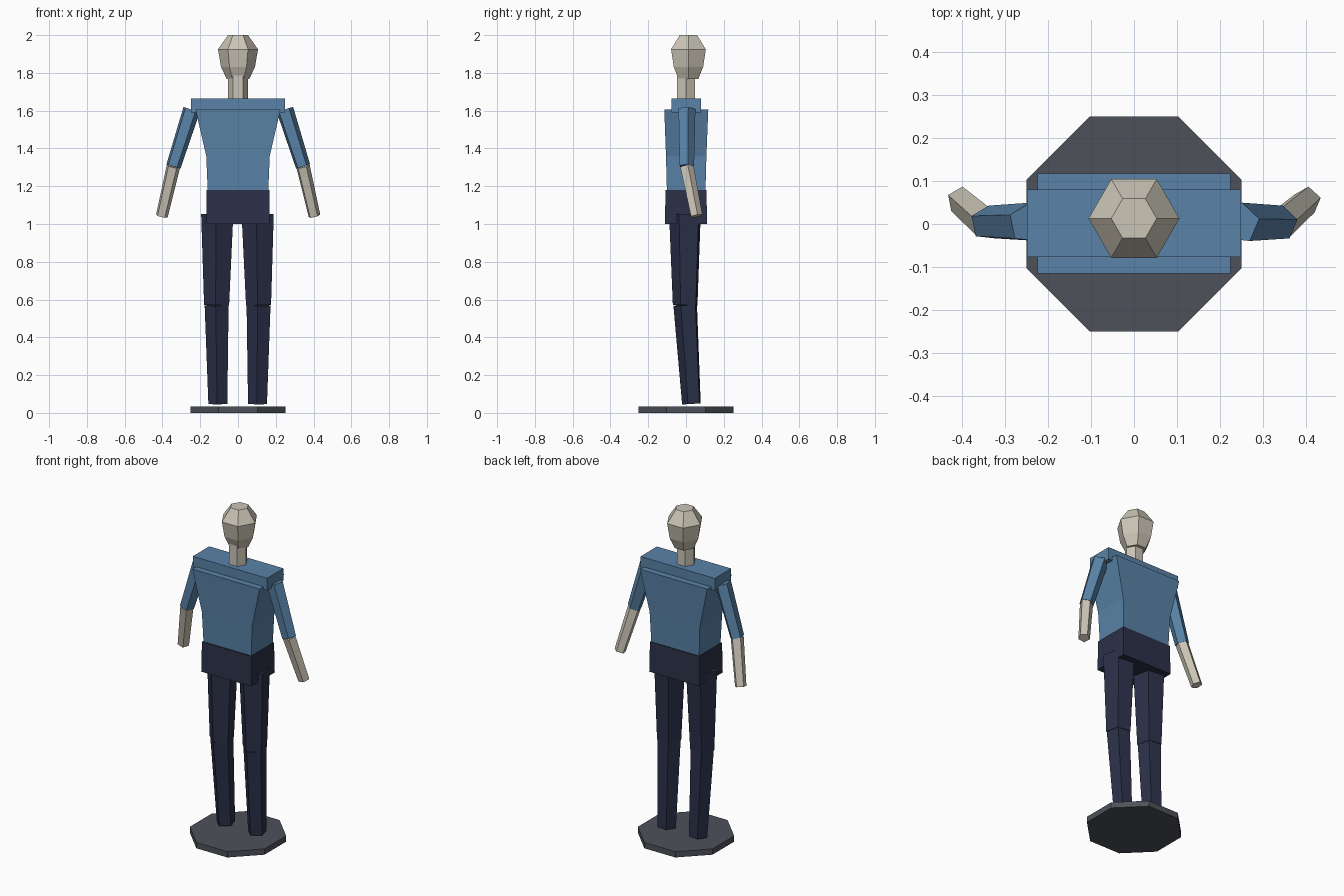
import bpy
import bmesh
from math import cos, sin, radians
from mathutils import Vector, Quaternion

cube = bpy.data.objects.get("Cube")
if cube:
    bpy.data.objects.remove(cube, do_unlink=True)


def material(name, rgb):
    m = bpy.data.materials.new(name)
    m.use_nodes = True
    color = (*rgb, 1)
    m.diffuse_color = color
    m.node_tree.nodes["Principled BSDF"].inputs["Base Color"].default_value = color
    return m


shirt = material("blue shirt", (0.10, 0.225, 0.39))
skin = material("pale skin", (0.60, 0.56, 0.47))
trousers = material("navy trousers", (0.024, 0.030, 0.066))
stone = material("dark grey stand", (0.075, 0.083, 0.10))


def loft(name, rings, mat):
    """Join rings of points into one closed, flat-shaded solid."""
    bm = bmesh.new()
    loops = [[bm.verts.new(p) for p in ring] for ring in rings]
    n = len(loops[0])
    for a, b in zip(loops, loops[1:]):
        for i in range(n):
            j = (i + 1) % n
            bm.faces.new((a[i], a[j], b[j], b[i]))
    bm.faces.new(loops[0][::-1])
    bm.faces.new(loops[-1])
    bmesh.ops.recalc_face_normals(bm, faces=bm.faces)
    mesh = bpy.data.meshes.new(name)
    bm.to_mesh(mesh)
    bm.free()
    mesh.materials.append(mat)
    ob = bpy.data.objects.new(name, mesh)
    bpy.context.collection.objects.link(ob)
    return ob


def ring(center, radius, sides, turn=0, tilt=Quaternion()):
    angles = [radians(turn + 360 * i / sides) for i in range(sides)]
    return [Vector(center) + tilt @ Vector((radius * cos(a), radius * sin(a), 0))
            for a in angles]


def limb(name, start, end, r0, r1, turn, mat):
    """Tapered five-sided segment with ends square to its axis."""
    axis = Vector(start) - Vector(end)
    tilt = Vector((0, 0, 1)).rotation_difference(axis)
    return loft(name, [ring(end, r1, 5, turn, tilt), ring(start, r0, 5, turn, tilt)], mat)


def block(name, levels, mat):
    """Rectangular solid from (z, half width, front y, back y) levels."""
    return loft(name, [[(-w, f, z), (w, f, z), (w, b, z), (-w, b, z)]
                       for z, w, f, b in levels], mat)


# Stand
loft("stand", [ring((0, 0, z), 0.271, 8, 22.5) for z in (0, 0.035)], stone)

# Trunk
block("pelvis", [(1.0, 0.168, -0.112, 0.112), (1.18, 0.166, -0.108, 0.108)], trousers)
block("torso", [(1.17, 0.16, -0.101, 0.103), (1.36, 0.168, -0.106, 0.108),
                (1.607, 0.225, -0.115, 0.118)], shirt)
block("shoulders", [(1.59, 0.249, -0.077, 0.08), (1.664, 0.249, -0.077, 0.08)], shirt)

# Neck and head
loft("neck", [ring((0, 0, z), 0.054, 6) for z in (1.65, 1.79)], skin)
loft("head", [ring((0, 0.013, z), r, 6) for z, r in
              ((1.768, 0.06), (1.832, 0.09), (1.925, 0.106), (2.0, 0.053))], skin)

# Arms and legs
for side, s in (("left", 1), ("right", -1)):
    shoulder, elbow = (s * 0.247, 0.002, 1.606), (s * 0.343, 0.002, 1.305)
    wrist = (s * 0.404, 0.055, 1.042)
    limb(side + "_upper_arm", shoulder, elbow, 0.048, 0.041, 12, shirt)
    limb(side + "_forearm", elbow, wrist, 0.038, 0.033, 12, skin)
    hip, knee = (s * 0.107, 0, 1.052), (s * 0.111, 0, 0.57)
    ankle = (s * 0.105, 0.032, 0.048)
    limb(side + "_thigh", hip, knee, 0.09, 0.07, -24, trousers)
    limb(side + "_shin", knee, ankle, 0.067, 0.053, -24, trousers)
